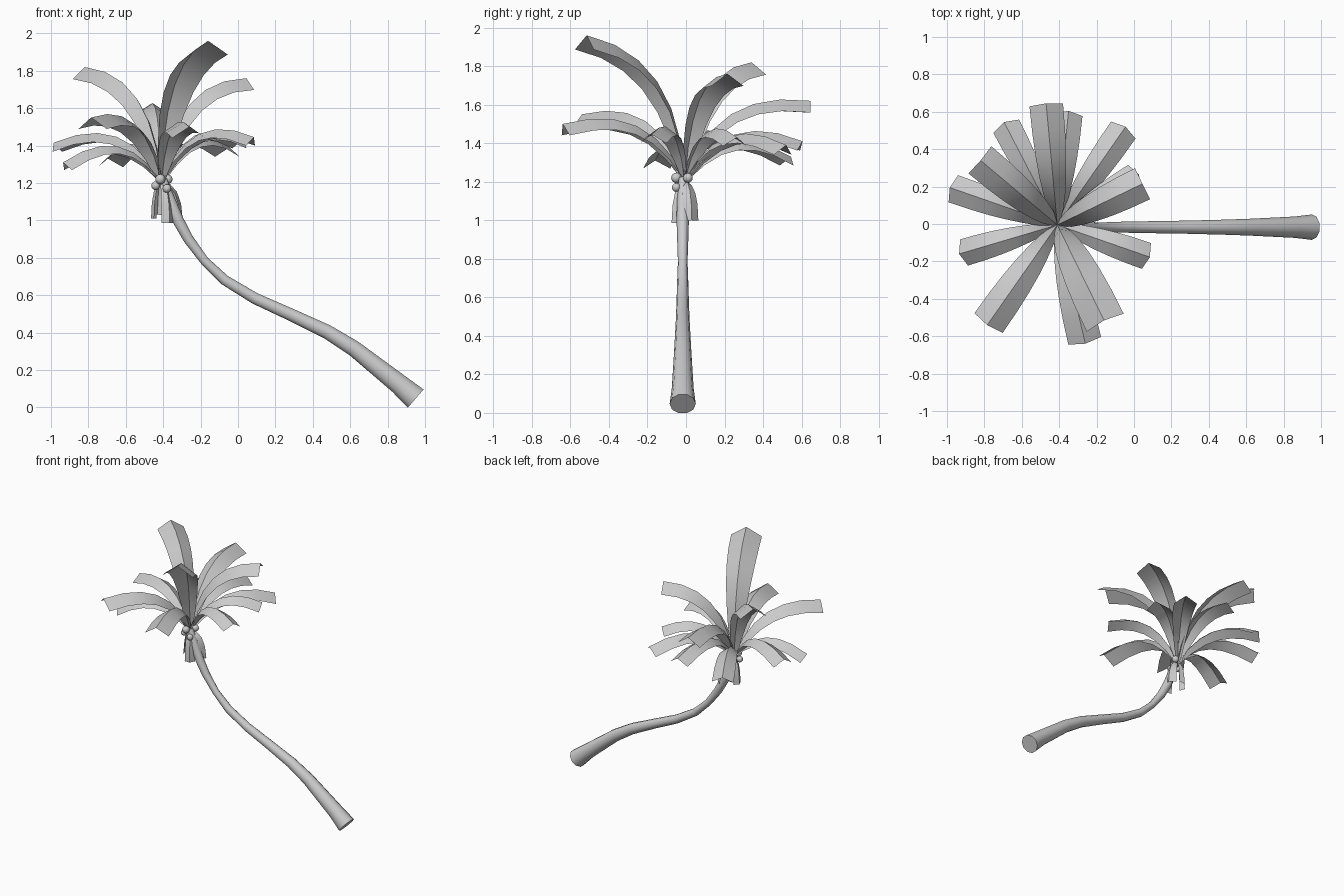
import bpy, bmesh, math
from mathutils import Vector

if "Cube" in bpy.data.objects:
    bpy.data.objects.remove(bpy.data.objects["Cube"], do_unlink=True)

grey = bpy.data.materials.new("plain_grey")
grey.use_nodes = True
grey.diffuse_color = (0.6, 0.6, 0.6, 1)
grey.node_tree.nodes["Principled BSDF"].inputs["Base Color"].default_value = (0.6, 0.6, 0.6, 1)

CROWN = Vector((-0.41, -0.005, 1.21))


def finish(name, bm):
    mesh = bpy.data.meshes.new(name)
    bm.to_mesh(mesh)
    bm.free()
    mesh.materials.append(grey)
    obj = bpy.data.objects.new(name, mesh)
    bpy.context.collection.objects.link(obj)
    bpy.ops.object.select_all(action='DESELECT')
    obj.select_set(True)
    bpy.context.view_layer.objects.active = obj
    bpy.ops.object.shade_smooth_by_angle(angle=math.radians(50))
    return obj


# Leaning trunk: rings swept along a bent path (x, z, radius)
def build_trunk(sides=10):
    path = [(0.95, 0.047, 0.068), (0.86, 0.125, 0.057), (0.62, 0.315, 0.045),
            (0.475, 0.405, 0.04), (0.28, 0.497, 0.035), (0.09, 0.583, 0.032),
            (-0.07, 0.68, 0.029), (-0.18, 0.785, 0.025), (-0.265, 0.9, 0.029),
            (-0.32, 1.0, 0.032), (-0.36, 1.1, 0.03), (-0.4, 1.22, 0.02)]
    pts = [Vector((x, -0.017, z)) for x, z, r in path]
    bm = bmesh.new()
    rings = []
    for i, p in enumerate(pts):
        ahead = pts[min(i + 1, len(pts) - 1)]
        tangent = (ahead - pts[max(i - 1, 0)]).normalized()
        side = Vector((0, 1, 0))
        up = tangent.cross(side)
        ring = []
        for k in range(sides):
            a = math.tau * k / sides
            ring.append(bm.verts.new(p + path[i][2] * (side * math.cos(a) + up * math.sin(a))))
        rings.append(ring)
    for lower, upper in zip(rings, rings[1:]):
        for k in range(sides):
            n = (k + 1) % sides
            bm.faces.new((lower[k], lower[n], upper[n], upper[k]))
    bm.faces.new(rings[0])
    bm.faces.new(rings[-1])
    bmesh.ops.recalc_face_normals(bm, faces=bm.faces)
    return finish("trunk", bm)


# Folded leaf: two strips meeting at a raised midrib, along a bezier arc
def build_leaf(name, tip, half, control=None, steps=6):
    tip = Vector(tip)
    span = tip - CROWN
    rise = span.z
    flat = Vector((span.x, span.y, 0))
    ahead = flat.normalized()
    side = Vector((-ahead.y, ahead.x, 0))
    if control is None:
        control = (0.44 - 0.5 * rise, 0.27 + 0.5 * rise)
    mid = CROWN + flat * control[0] + Vector((0, 0, control[1]))
    bm = bmesh.new()
    rows = []
    for i in range(steps + 1):
        t = i / steps
        p = CROWN * (1 - t) ** 2 + mid * 2 * t * (1 - t) + tip * t * t
        tangent = ((mid - CROWN) * (1 - t) + (tip - mid) * t).normalized()
        normal = tangent.cross(side)
        w = half * (0.15 + 0.85 * math.sin(t * math.pi / 2) ** 0.75)
        rows.append([bm.verts.new(p + side * w * s - normal * w * 0.68 * abs(s))
                     for s in (1, 0, -1)])
    for a, b in zip(rows, rows[1:]):
        for k in (0, 1):
            bm.faces.new((a[k], a[k + 1], b[k + 1], b[k]))
    return finish(name, bm)


build_trunk()

# Crown leaves: midrib tip and half width
leaves = [((-0.985, 0.195, 1.415), 0.077), ((-0.82, 0.34, 1.82), 0.095),
          ((-0.695, 0.545, 1.33), 0.077), ((-0.47, 0.645, 1.62), 0.09),
          ((-0.35, 0.605, 1.41), 0.077), ((-0.045, 0.52, 1.39), 0.08),
          ((0.025, 0.265, 1.43), 0.073), ((0.045, 0.215, 1.76), 0.092),
          ((0.085, -0.177, 1.445), 0.073), ((-0.16, -0.515, 1.96), 0.11),
          ((-0.26, -0.64, 1.5), 0.09), ((-0.785, -0.54, 1.55), 0.092),
          ((-0.935, -0.16, 1.31), 0.073)]
for i, (tip, half) in enumerate(leaves):
    build_leaf(f"leaf_{i + 1}", tip, half)

# Withered leaves drooping against the trunk
drooping = [((-0.465, 0.005, 1.01), 0.034), ((-0.365, -0.075, 0.985), 0.036),
            ((-0.295, 0.03, 1.0), 0.045), ((-0.43, 0.045, 1.03), 0.034)]
for i, (tip, half) in enumerate(drooping):
    build_leaf(f"drooping_leaf_{i + 1}", tip, half, control=(0.95, -0.01), steps=4)

# Nuts clustered under the crown: centre and radius
nuts = [((-0.415, -0.05, 1.22), 0.027), ((-0.38, -0.05, 1.17), 0.023),
        ((-0.44, -0.035, 1.185), 0.023), ((-0.375, 0.01, 1.22), 0.025)]
for i, (centre, radius) in enumerate(nuts):
    bm = bmesh.new()
    bmesh.ops.create_uvsphere(bm, u_segments=12, v_segments=8, radius=radius)
    bmesh.ops.translate(bm, verts=bm.verts, vec=centre)
    finish(f"nut_{i + 1}", bm)
